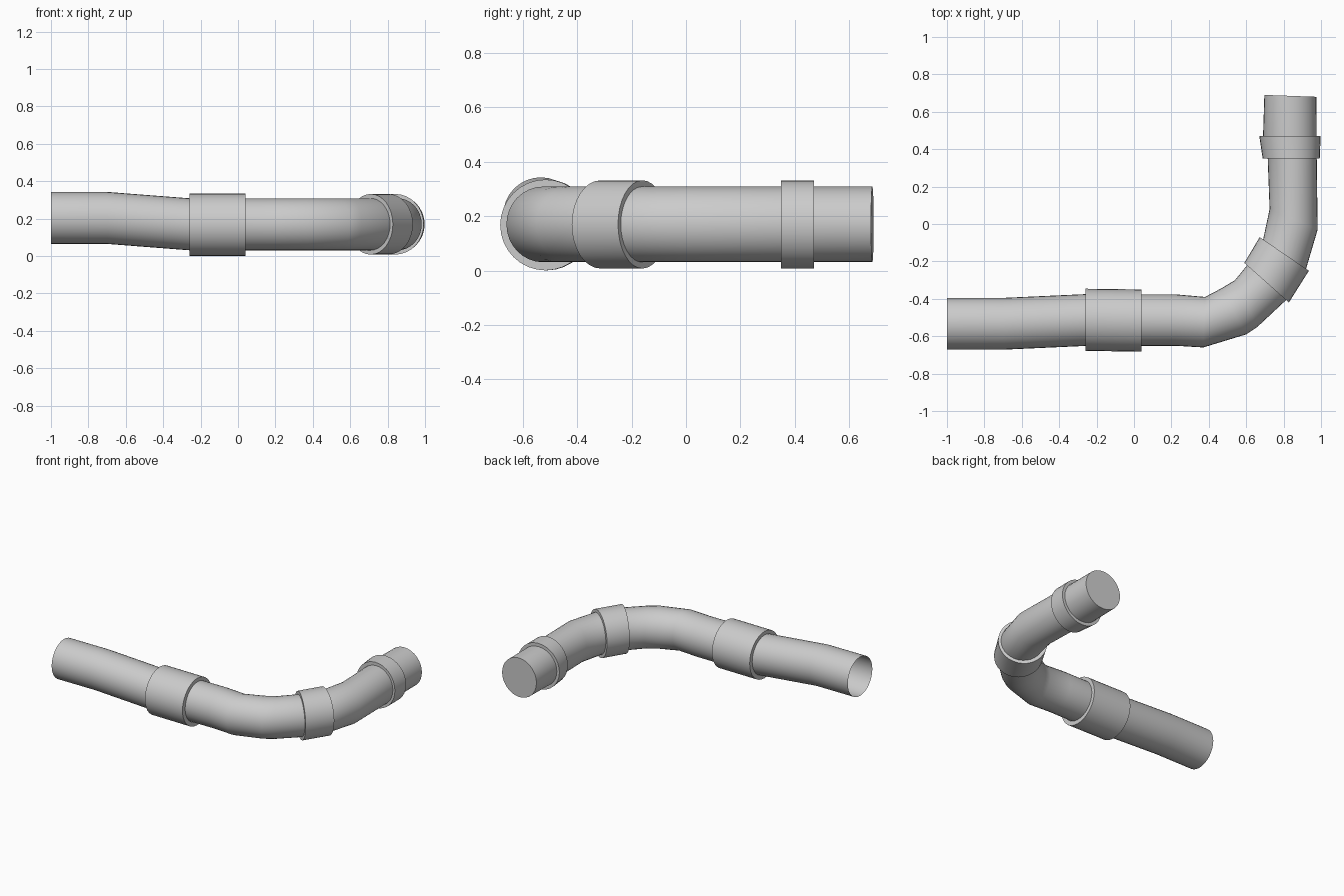
import bpy, bmesh, math
from mathutils import Vector

if "Cube" in bpy.data.objects:
    bpy.data.objects.remove(bpy.data.objects["Cube"])

SIDES = 32


def loft(name, rings, cap_end=False):
    """Skin elliptical rings given as (left xy, right xy, z, half height)."""
    bm = bmesh.new()
    loops = []
    for (lx, ly), (rx, ry), z, h in rings:
        c = Vector(((lx + rx) / 2, (ly + ry) / 2, z))
        side = Vector(((rx - lx) / 2, (ry - ly) / 2, 0))
        loops.append([bm.verts.new(c + side * math.cos(2 * math.pi * i / SIDES)
                                   + Vector((0, 0, h * math.sin(2 * math.pi * i / SIDES))))
                      for i in range(SIDES)])
    for a, b in zip(loops, loops[1:]):
        for i in range(SIDES):
            j = (i + 1) % SIDES
            bm.faces.new((a[i], a[j], b[j], b[i]))
    if cap_end:
        bm.faces.new(loops[-1])
    bmesh.ops.recalc_face_normals(bm, faces=bm.faces)
    mesh = bpy.data.meshes.new(name)
    bm.to_mesh(mesh)
    bm.free()
    ob = bpy.data.objects.new(name, mesh)
    bpy.context.collection.objects.link(ob)
    bpy.ops.object.select_all(action='DESELECT')
    ob.select_set(True)
    bpy.context.view_layer.objects.active = ob
    bpy.ops.object.shade_smooth_by_angle(angle=math.radians(35))
    return ob


def collar(name, start, end, z, h):
    """Sleeve around the pipe with a flat rim at each end."""
    def ring(edge, s):
        l, r = Vector(edge[0]), Vector(edge[1])
        c = (l + r) / 2
        return (c + (l - c) * s, c + (r - c) * s, z, h * s)
    loft(name, [ring(start, .82), ring(start, 1), ring(end, 1), ring(end, .82)])


# Bent pipe: open at the left end, closed at the back end
R = 0.139
path = [
    ((-1.0, -.395), (-1.0, -.672), .204),
    ((-.70, -.395), (-.70, -.672), .204),
    ((-.26, -.375), (-.26, -.652), .17),
    ((.22, -.376), (.22, -.651), .17),
    ((.38, -.39), (.37, -.66), .17),
    ((.465, -.345), (.60, -.59), .17),
    ((.54, -.30), (.66, -.55), .17),
    ((.605, -.22), (.815, -.405), .17),
    ((.69, -.085), (.92, -.24), .17),
    ((.725, .08), (.982, -.03), .17),
    ((.715, .35), (.977, .35), .17),
    ((.69, .47), (.977, .47), .17),
    ((.697, .69), (.975, .68), .17),
]
loft("bent_pipe", [(l, r, z, R) for l, r, z in path], cap_end=True)

# Joint collars
collar("left_collar", ((-.26, -.346), (-.26, -.678)), ((.04, -.35), (.04, -.683)), .168, .167)
collar("bend_collar", ((.59, -.208), (.828, -.42)), ((.672, -.07), (.935, -.25)), .17, .162)
collar("back_collar", ((.688, .35), (.993, .35)), ((.67, .47), (.998, .47)), .17, .162)
